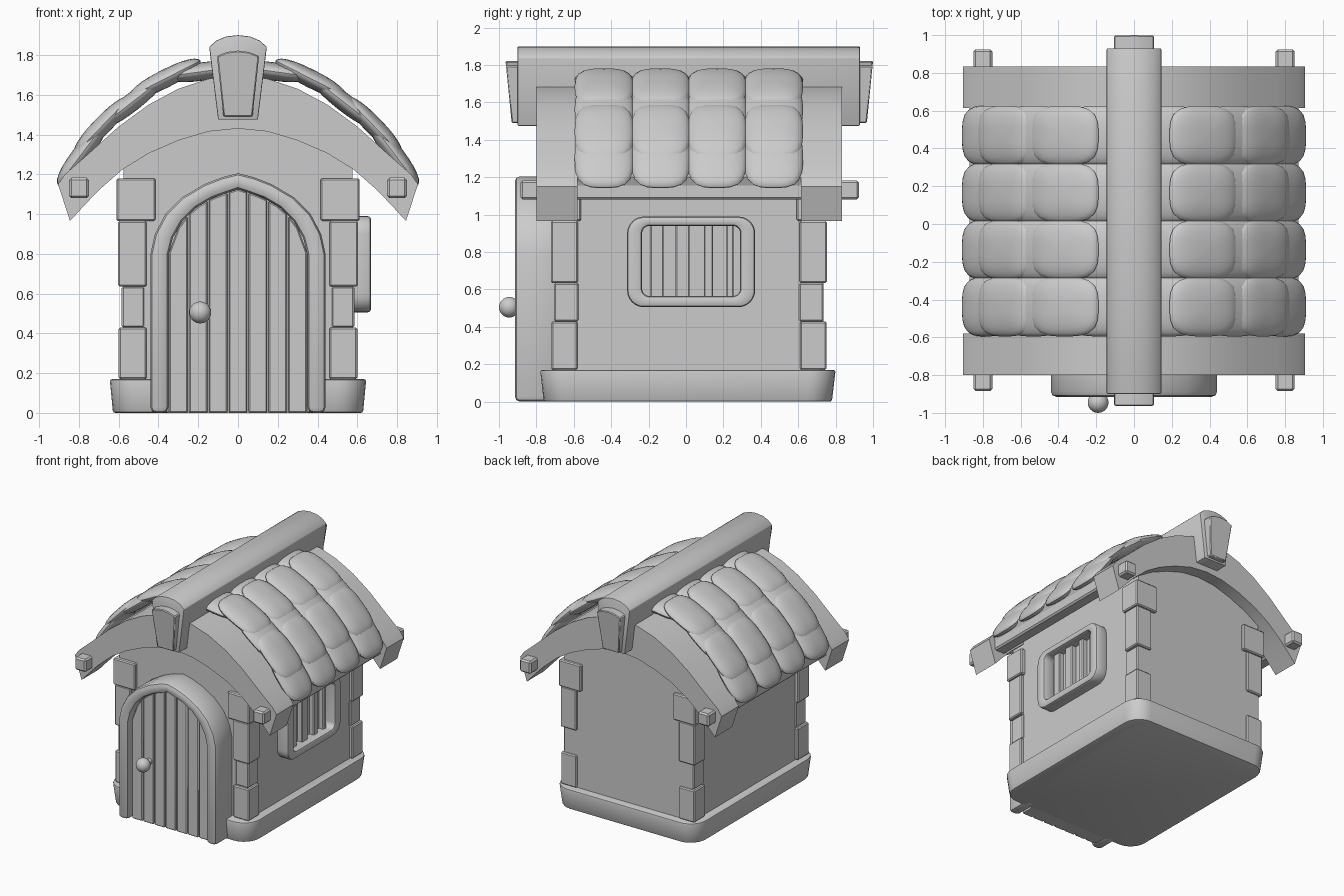
import bpy, bmesh, math
from mathutils import Matrix, Vector

if "Cube" in bpy.data.objects:
    bpy.data.objects.remove(bpy.data.objects["Cube"])

PLACE = {'x': lambda u, v, d: (d, u, v), 'y': lambda u, v, d: (u, d, v), 'z': lambda u, v, d: (u, v, d)}


def finish(name, bm, bevel=0, seg=2):
    bmesh.ops.recalc_face_normals(bm, faces=bm.faces[:])
    if bevel:
        edges = [e for e in bm.edges if e.calc_face_angle(0) > math.radians(40)]
        bmesh.ops.bevel(bm, geom=edges, offset=bevel, segments=seg, profile=0.5, affect='EDGES')
    me = bpy.data.meshes.new(name)
    bm.to_mesh(me)
    bm.free()
    ob = bpy.data.objects.new(name, me)
    bpy.context.collection.objects.link(ob)
    return ob


def prism(name, pts, axis, a, b, bevel=0, seg=2, end_scale=1, shape=None):
    """Extrude a profile along an axis; the first end can be scaled."""
    bm = bmesh.new()
    lo = [bm.verts.new(PLACE[axis](u * end_scale, v * end_scale, a)) for u, v in pts]
    hi = [bm.verts.new(PLACE[axis](u, v, b)) for u, v in pts]
    bm.faces.new(lo)
    bm.faces.new(hi)
    n = len(pts)
    for i in range(n):
        j = (i + 1) % n
        bm.faces.new((lo[i], lo[j], hi[j], hi[i]))
    if shape:
        for v in bm.verts:
            shape(v)
    return finish(name, bm, bevel, seg)


def band(name, outer, inner, axis, a, b, closed=False, bevel=0):
    """Solid strip between two matching outlines."""
    bm = bmesh.new()
    rings = [[bm.verts.new(PLACE[axis](o[0], o[1], a)), bm.verts.new(PLACE[axis](o[0], o[1], b)),
              bm.verts.new(PLACE[axis](i[0], i[1], b)), bm.verts.new(PLACE[axis](i[0], i[1], a))]
             for o, i in zip(outer, inner)]
    for k in range(len(rings) - (0 if closed else 1)):
        r, s = rings[k], rings[(k + 1) % len(rings)]
        for m in range(4):
            bm.faces.new((r[m], r[(m + 1) % 4], s[(m + 1) % 4], s[m]))
    if not closed:
        bm.faces.new(rings[0])
        bm.faces.new(rings[-1])
    return finish(name, bm, bevel)


def mirror(half):
    return half + [(-x, z) for x, z in reversed(half) if x > 0]


def box(name, x0, x1, y0, y1, z0, z1, bevel=0):
    return prism(name, [(x0, y0), (x1, y0), (x1, y1), (x0, y1)], 'z', z0, z1, bevel, 1)


def round_rect(u0, u1, v0, v1, r, n=6):
    pts = []
    for k, (cu, cv) in enumerate([(u1 - r, v1 - r), (u0 + r, v1 - r), (u0 + r, v0 + r), (u1 - r, v0 + r)]):
        for i in range(n + 1):
            t = math.pi / 2 * (k + i / n)
            pts.append((cu + r * math.cos(t), cv + r * math.sin(t)))
    return pts


# Base plinth and walls with arched gables
prism("base", round_rect(-.645, .645, -.78, .80, .14), 'z', 0, .17, .012, 2, .975)
prism("walls", mirror([(.575, .05), (.575, 1.26), (.45, 1.35), (.3, 1.42), (.15, 1.46), (0, 1.48)]),
      'y', -.70, .735)

# Corner stones, alternating widths
STONES = [(.17, .43, .46, .60, .14), (.43, .635, .47, .585, .13),
          (.635, .965, .46, .603, .145), (.965, 1.18, .415, .612, .17)]
for sx in (-1, 1):
    for front in (True, False):
        for z0, z1, xi, xo, d in STONES:
            e = (xo - .60)
            y0, y1 = (-.72 - e, -.72 - e + d) if front else (.75 + e - d, .75 + e)
            xa, xb = sorted((sx * xi, sx * xo))
            box("corner_stone", xa, xb, y0, y1, z0, z1, .008)

# Door frame, planks and knob
arch_out = [(.44, 0), (.44, .80), (.418, .90), (.365, 1.0), (.28, 1.085), (.17, 1.15), (.08, 1.185), (0, 1.205)]
arch_in = [(.35, 0), (.35, .79), (.328, .88), (.28, .965), (.215, 1.03), (.13, 1.08), (.06, 1.105), (0, 1.125)]
band("door_frame", mirror(arch_out), mirror(arch_in), 'y', -.915, -.68, bevel=.028)
prism("door_back", mirror(arch_in), 'y', -.845, -.69)


def arch_height(x):
    x = abs(x)
    for (xa, za), (xb, zb) in zip(arch_in[1:], arch_in[2:]):
        if xb <= x <= xa:
            return zb + (za - zb) * (x - xb) / (xa - xb)
    return .79


N = 7
for i in range(N):
    a, b = -.35 + .7 * i / N + .004, -.35 + .7 * (i + 1) / N - .004
    m = (a + b) / 2
    prism("door_plank", [(a, 0), (b, 0), (b, arch_height(b)), (m, arch_height(m)), (a, arch_height(a))],
          'y', -.865, -.80, .006, 1)
bm = bmesh.new()
bmesh.ops.create_uvsphere(bm, u_segments=24, v_segments=14, radius=.055, matrix=Matrix.Translation((-.19, -.945, .505)))
finish("door_knob", bm)
bm = bmesh.new()
bmesh.ops.create_cone(bm, cap_ends=True, segments=16, radius1=.025, radius2=.025, depth=.08,
                      matrix=Matrix.Translation((-.19, -.88, .505)) @ Matrix.Rotation(math.pi / 2, 4, 'X'))
finish("knob_stem", bm)

# Barred window on the right wall only
band("window_frame", round_rect(-.315, .37, .505, .99, .09), round_rect(-.235, .29, .565, .94, .04),
     'x', .56, .67, True, .018)
for a, b in [(-.19, -.12), (-.055, .02), (.095, .145), (.217, .255)]:
    box("window_bar", .56, .615, a, b, .55, .95, .006)

# Curved gable boards and roof shell
roof_out = [(.905, 1.15), (.87, 1.20), (.75, 1.305), (.6, 1.44), (.45, 1.55), (.3, 1.63), (.15, 1.68), (0, 1.70)]
roof_in = [(.845, .965), (.79, 1.025), (.70, 1.12), (.58, 1.225), (.45, 1.305), (.3, 1.37), (.15, 1.415), (0, 1.43)]
for y0, y1 in [(-.80, -.58), (.615, .835)]:
    band("gable_board", mirror(roof_out), mirror(roof_in), 'y', y0, y1)
shell_in = [(o[0] + (i[0] - o[0]) * .6, o[1] + (i[1] - o[1]) * .6) for o, i in zip(roof_out, roof_in)]
band("roof_shell", mirror(roof_out[1:]), mirror(shell_in[1:]), 'y', -.59, .625)

# Eave beams with chamfered ends
for s in (-1, 1):
    box("eave_beam", s * .80 - .05, s * .80 + .05, -.885, .925, 1.08, 1.183, .012)

# Ridge beam with wedge-shaped end plates
prism("ridge_beam", mirror([(.10, 1.475), (.145, 1.84), (.11, 1.872), (.06, 1.893), (0, 1.90)]), 'y', -.90, .93, .006)


def lean(v):
    v.co.y -= math.copysign(.1, v.co.y) * (1.82 - v.co.z)


prism("ridge_end_plate", mirror([(.073, 1.49), (.106, 1.795), (.055, 1.815), (0, 1.822)]),
      'y', -.965, 1.0, .006, 1, shape=lean)

# Pillow-shaped roof tiles: lower tip (x, z) and slope of each row
ROWS = [(.37, 1.69, 8), (.545, 1.59, 27), (.69, 1.44, 38), (.822, 1.30, 46), (.905, 1.145, 53)]
for s in (-1, 1):
    for x, z, deg in ROWS:
        t = math.radians(deg)
        centre = Vector((x - .2 * math.cos(t), 0, z + .2 * math.sin(t)))
        for k in range(4):
            bm = bmesh.new()
            bmesh.ops.create_uvsphere(bm, u_segments=28, v_segments=12, radius=1)
            for v in bm.verts:
                r = math.hypot(v.co.x, v.co.y)
                if r > 1e-5:
                    c, q = abs(v.co.x / r), abs(v.co.y / r)
                    f = r ** -.15 / (c ** 3.3 + q ** 3.3) ** (1 / 3.3)
                    v.co.x *= f
                    v.co.y *= f
                v.co = (v.co.x * .2, v.co.y * .157, v.co.z * .046)
            bm.transform(Matrix.Translation((s * centre.x, -.438 + .302 * k, centre.z))
                         @ Matrix.Rotation(s * t, 4, 'Y'))
            finish("roof_tile", bm)

# Smooth shading with crisp edges
bpy.ops.object.select_all(action='SELECT')
bpy.context.view_layer.objects.active = bpy.data.objects["base"]
bpy.ops.object.shade_smooth_by_angle(angle=math.radians(35))
